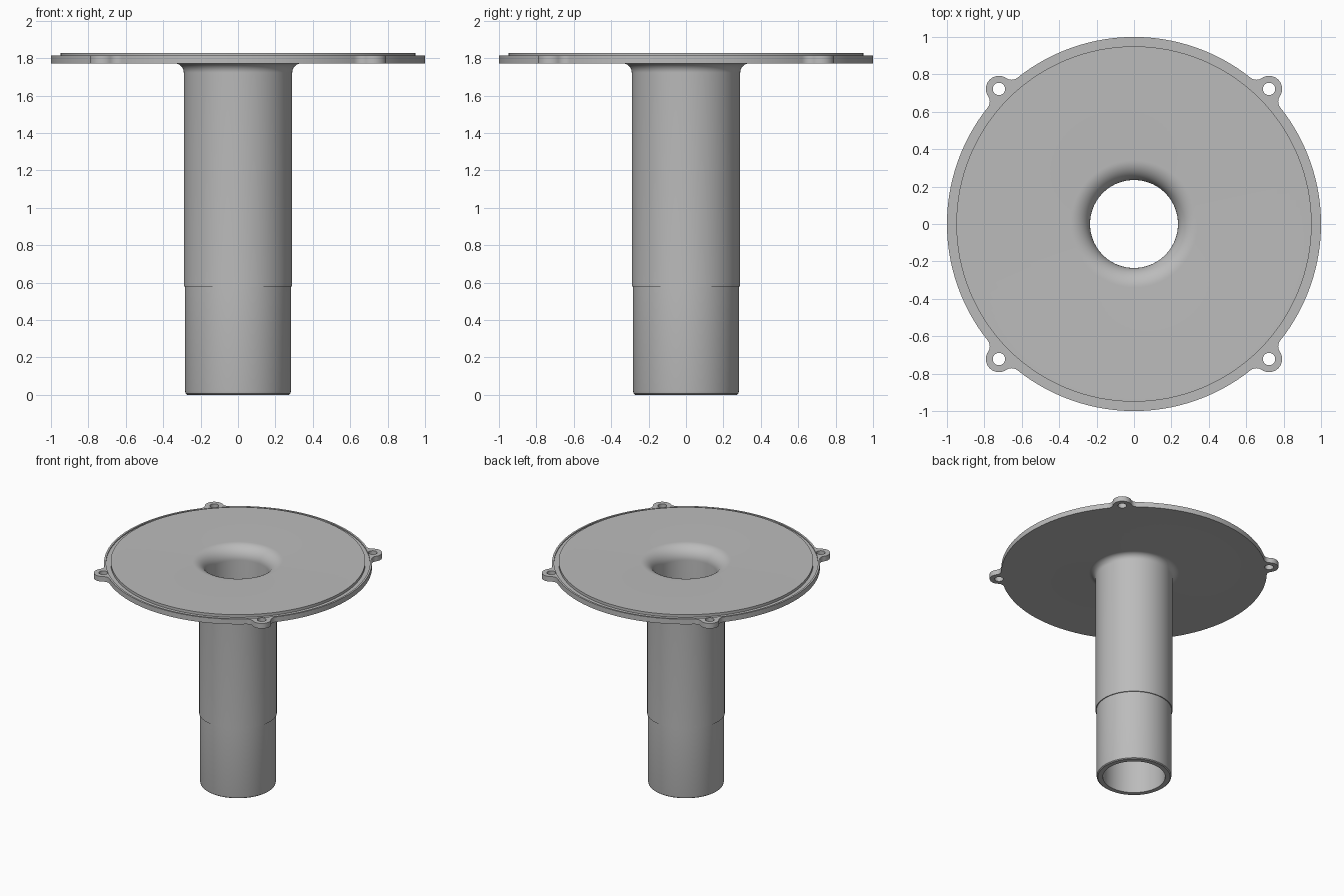
import bpy, bmesh
from math import sin, cos, pi, acos, radians
from mathutils import Matrix, Vector

cube = bpy.data.objects.get("Cube")
if cube:
    bpy.data.objects.remove(cube)

grey = bpy.data.materials.new("plain grey")
grey.use_nodes = True
colour = (0.5, 0.5, 0.5, 1)
grey.diffuse_color = colour
grey.node_tree.nodes["Principled BSDF"].inputs["Base Color"].default_value = colour

FLANGE_BOTTOM, FLANGE_TOP, DISC_TOP = 1.772, 1.814, 1.828
LUG_DIST, LUG_R, HOLE_R, BLEND_R = 1.021, 0.07, 0.033, 0.05


def arc(cx, cy, r, start, end, steps):
    """Points along an arc, angles in radians."""
    return [(cx + r * cos(start + (end - start) * i / steps),
             cy + r * sin(start + (end - start) * i / steps)) for i in range(steps + 1)]


def make_object(name, bm):
    bmesh.ops.recalc_face_normals(bm, faces=bm.faces)
    mesh = bpy.data.meshes.new(name)
    bm.to_mesh(mesh)
    bm.free()
    mesh.materials.append(grey)
    obj = bpy.data.objects.new(name, mesh)
    bpy.context.collection.objects.link(obj)
    return obj


def lathe(name, profile, segments=128):
    """Closed (radius, z) profile turned about the z axis."""
    bm = bmesh.new()
    rings = [[bm.verts.new((r * cos(2 * pi * s / segments), r * sin(2 * pi * s / segments), z))
              for s in range(segments)] for r, z in profile]
    for i, ring in enumerate(rings):
        nxt = rings[(i + 1) % len(rings)]
        for s in range(segments):
            t = (s + 1) % segments
            bm.faces.new((ring[s], ring[t], nxt[t], nxt[s]))
    return make_object(name, bm)


def prism(name, outline, bottom, top, turn):
    """Flat outline extruded upward, then turned about z."""
    bm = bmesh.new()
    face = bm.faces.new([bm.verts.new((x, y, bottom)) for x, y in outline])
    up = bmesh.ops.extrude_face_region(bm, geom=[face])["geom"]
    bmesh.ops.translate(bm, verts=[v for v in up if isinstance(v, bmesh.types.BMVert)],
                        vec=Vector((0, 0, top - bottom)))
    bmesh.ops.transform(bm, matrix=Matrix.Rotation(turn, 4, 'Z'), verts=bm.verts)
    return make_object(name, bm)


def apply_boolean(target, tool, operation):
    mod = target.modifiers.new(operation.title(), 'BOOLEAN')
    mod.operation, mod.object, mod.solver = operation, tool, 'EXACT'
    bpy.context.view_layer.objects.active = target
    bpy.ops.object.modifier_apply(modifier=mod.name)
    bpy.data.objects.remove(tool)


# Hollow stem flaring into a stepped round flange
profile = [(0.235, 0), (0.272, 0), (0.28, 0.006), (0.283, 0.02),
           (0.283, 0.58), (0.29, 0.58)]
profile += arc(0.34, 1.722, 0.05, pi, pi / 2, 10)
profile += [(1.0, FLANGE_BOTTOM), (1.0, FLANGE_TOP), (0.985, FLANGE_TOP),
            (0.985, FLANGE_TOP - 0.008), (0.95, FLANGE_TOP - 0.008), (0.95, DISC_TOP)]
profile += arc(0.34, DISC_TOP - 0.105, 0.105, pi / 2, pi, 14)
body = lathe("flanged_tube", profile)

# Mounting lug outline: round ear with concave blends into the flange edge
a, b = 1 + BLEND_R, LUG_R + BLEND_R
spread = acos((a * a + LUG_DIST ** 2 - b * b) / (2 * a * LUG_DIST))
blend = Vector((a * cos(spread), a * sin(spread)))
to_lug = Vector((LUG_DIST, 0)) - blend
lug_angle = Vector((1, 0)).angle_signed(to_lug) * -1
ear_angle = lug_angle + pi
half = arc(LUG_DIST, 0, LUG_R, 0, ear_angle, 14)
half += arc(blend.x, blend.y, BLEND_R, lug_angle, spread - pi, 8)[1:]
half += arc(0, 0, 0.992, spread, 0, 5)
outline = half + [(x, -y) for x, y in reversed(half[1:-1])]

hole = arc(LUG_DIST, 0, HOLE_R, 0, 2 * pi, 32)[:-1]
for i in range(4):
    turn = radians(45 + 90 * i)
    apply_boolean(body, prism("lug", outline, FLANGE_BOTTOM, FLANGE_TOP, turn), 'UNION')
    apply_boolean(body, prism("bolt_hole", hole, 1.7, 1.9, turn), 'DIFFERENCE')

# Smooth the round surfaces, keep machined edges crisp
bpy.ops.object.select_all(action='DESELECT')
body.select_set(True)
bpy.context.view_layer.objects.active = body
bpy.ops.object.shade_smooth_by_angle(angle=radians(30))
